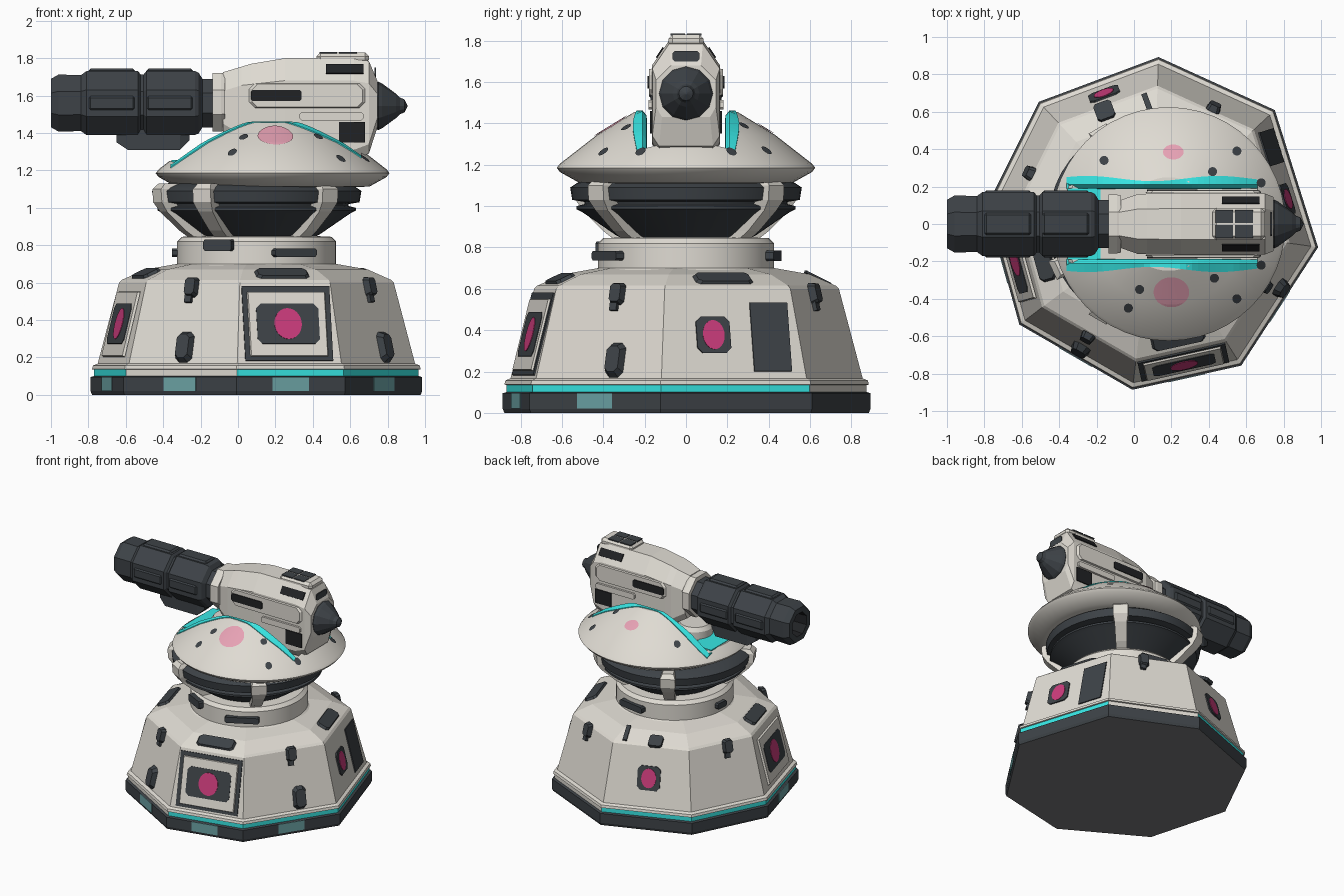
import bpy, bmesh
from math import radians, sin, cos, pi, hypot
from mathutils import Matrix, Vector

if "Cube" in bpy.data.objects:
    bpy.data.objects.remove(bpy.data.objects["Cube"])

def material(name, *rgb):
    m = bpy.data.materials.new(name)
    m.use_nodes = True
    m.diffuse_color = (*rgb, 1)
    m.node_tree.nodes["Principled BSDF"].inputs["Base Color"].default_value = (*rgb, 1)
    return m

WHITE = material("warm white", .74, .71, .65)
DARK = material("slate grey", .047, .055, .063)
UNDER = material("underside grey", .19, .19, .195)
BLACK = material("vent black", .015, .016, .018)
TEAL = material("bright teal", .04, .82, .8)
MUTED = material("muted teal", .15, .37, .38)
PINK = material("magenta", .6, .045, .2)
ROSE = material("pale rose", .8, .36, .46)

def finish(name, bm, mats, matrix=None, smooth=False):
    bmesh.ops.recalc_face_normals(bm, faces=bm.faces)
    if matrix:
        bm.transform(matrix)
    me = bpy.data.meshes.new(name)
    bm.to_mesh(me)
    bm.free()
    for m in mats:
        me.materials.append(m)
    ob = bpy.data.objects.new(name, me)
    bpy.context.collection.objects.link(ob)
    if smooth:
        bpy.ops.object.select_all(action="DESELECT")
        ob.select_set(True)
        bpy.context.view_layer.objects.active = ob
        bpy.ops.object.shade_smooth_by_angle(angle=radians(25))
    return ob

def loft(name, rings, mats, pick=None, **kw):
    """Skin closed rings of points and cap both ends."""
    bm = bmesh.new()
    rows = [[bm.verts.new(p) for p in ring] for ring in rings]
    n = len(rows[0])
    for s, (a, b) in enumerate(zip(rows, rows[1:])):
        for i in range(n):
            f = bm.faces.new((a[i], a[(i + 1) % n], b[(i + 1) % n], b[i]))
            f.material_index = pick(s, i) if pick else 0
    bm.faces.new(rows[0])
    bm.faces.new(rows[-1]).material_index = pick(len(rows) - 2, 0) if pick else 0
    return finish(name, bm, mats, **kw)

def lathe(name, profile, angles, mats, cx=0, pick=None, **kw):
    rings = [[(cx + r * cos(radians(a)), r * sin(radians(a)), z) for a in angles] for r, z in profile]
    return loft(name, rings, mats, pick, **kw)

def outline(w, h, cut=0, n=0):
    if n:
        return [(w / 2 * cos(2 * pi * k / n), h / 2 * sin(2 * pi * k / n)) for k in range(n)]
    w, h, c = w / 2, h / 2, cut
    if not c:
        return [(-w, -h), (w, -h), (w, h), (-w, h)]
    return [(c - w, -h), (w - c, -h), (w, c - h), (w, h - c), (w - c, h), (c - w, h), (-w, h - c), (-w, c - h)]

def plate(name, frame, x, y, w, h, mat, z=0, t=.006, cut=0, n=0, taper=1):
    """A flat shape standing on a frame whose local z points outward."""
    pts = outline(w, h, cut, n)
    rings = [[(x + px * s, y + py * s, d) for px, py in pts] for s, d in ((1, z), (taper, z + t))]
    return loft(name, rings, [mat], matrix=frame)

def box(name, x0, x1, y0, y1, z0, z1, mat, bevel=.012):
    bm = bmesh.new()
    bmesh.ops.create_cube(bm, size=1)
    bm.transform(Matrix.Translation(((x0 + x1) / 2, (y0 + y1) / 2, (z0 + z1) / 2))
                 @ Matrix.Diagonal((x1 - x0, y1 - y0, z1 - z0, 1)))
    if bevel:
        bmesh.ops.bevel(bm, geom=bm.edges[:], offset=bevel, segments=1, affect="EDGES")
    return finish(name, bm, [mat])

# Eight-sided base
CX = .1
CORNERS = [88, 133, 174, 217, 263, 302, 352, 403]
ROUND = [7.5 * k for k in range(48)]
POD_SHIFT = {1: .05, 3: 0, 5: .05, 7: -.04}

def corner(i, r, z):
    a = radians(CORNERS[i % 8])
    return Vector((CX + r * cos(a), r * sin(a), z))

def side_frame(i, r0, z0, r1, z1):
    a, b, c, d = corner(i, r0, z0), corner(i + 1, r0, z0), corner(i, r1, z1), corner(i + 1, r1, z1)
    o = (a + b) / 2
    right, up = (b - a).normalized(), ((c + d) / 2 - o).normalized()
    m = Matrix((right, up, right.cross(up))).transposed().to_4x4()
    m.translation = o
    return m

lathe("base_plinth", [(.885, 0), (.893, .02), (.893, .095), (.86, .105)], CORNERS, [UNDER, DARK], CX,
      pick=lambda s, i: 1)
lathe("base_light_strip", [(.874, .1), (.874, .137)], CORNERS, [TEAL, WHITE], CX,
      pick=lambda s, i: int(i in (3, 7)))
lathe("base_hull", [(.86, .132), (.885, .137), (.88, .157), (.855, .167), (.74, .6), (.725, .615), (.6, .67), (.43, .7)],
      CORNERS, [WHITE], CX)

for i in range(8):
    wall = side_frame(i, .855, .167, .74, .6)
    slope = side_frame(i, .725, .615, .6, .67)
    foot = side_frame(i, .893, .02, .893, .095)
    if 2 <= i <= 5:
        plate(f"plinth_marking_{i}", foot, 0, .038, .2, .074, MUTED, t=.003)
    if i % 2:
        s = POD_SHIFT[i]
        plate(f"upper_pod_{i}", wall, s, .42, .075, .11, DARK, t=.035, cut=.015, taper=.8)
        plate(f"upper_pod_foot_{i}", wall, s - .01, .36, .04, .05, DARK, t=.02)
        if i in (3, 5):
            plate(f"lower_pod_{i}", wall, s * 1.7, .09, .1, .17, DARK, t=.035, cut=.025, taper=.75)
        continue
    framed = i in (2, 4)
    x = -.09 if i == 6 else 0
    w, h = (.34, .22) if framed else (.17, .18)
    if framed:
        plate(f"panel_face_{i}", wall, 0, .215, .43, .36, WHITE, z=.004, t=.014, taper=.97)
    plate(f"signal_plate_{i}", wall, x, .215, w, h, DARK, z=.012 if framed else 0, t=.009, cut=.025)
    plate(f"signal_disc_{i}", wall, x, .215, .15 if framed else .11, .17 if framed else .145,
          PINK, z=.02 if framed else .008, t=.004, n=28)
    if i == 0:
        plate("slope_vent", slope, .03, .02, .1, .1, DARK, t=.025, cut=.015)
        plate("slope_seam", slope, -.2, .075, .03, .14, DARK, t=.012)
    else:
        plate(f"slope_panel_{i}", slope, 0, .068, .29, .1, DARK, t=.016, cut=.02, taper=.92)
    if i == 4:
        plate("front_panel_trim", wall, 0, .22, .48, .41, DARK, t=.008)
    if i == 6:
        plate("access_door", wall, .2, .205, .19, .34, DARK, t=.008)

# Neck collar with its dark clamps
lathe("neck", [(.44, .67), (.44, .69), (.425, .7), (.425, .82), (.4, .845), (.3, .85)], ROUND, [WHITE], CX, smooth=True)
for name, ang, w, z, h in (("front", 242, .17, .8, .06), ("right", 298, .25, .76, .045), ("back", 80, .22, .76, .05),
                           ("left", 175, .1, .76, .045)):
    a = radians(ang)
    turn = Matrix.Translation((CX + .405 * cos(a), .405 * sin(a), z)) @ Matrix.Rotation(a + pi / 2, 4, "Z") \
        @ Matrix.Rotation(pi / 2, 4, "X")
    plate(f"neck_clamp_{name}", turn, 0, 0, w, h, DARK, t=.045, cut=.01)

# Flared turntable and its struts
lathe("turntable", [(.3, .84), (.34, .86), (.5, .97), (.53, .985), (.53, 1.0), (.49, 1.01), (.49, 1.02), (.55, 1.03),
                    (.56, 1.09), (.53, 1.11), (.45, 1.14)], ROUND, [DARK], CX, smooth=True)
for k, ang in enumerate((-120, -48, 48, 120, 205)):
    rings = [[(r, y, z) for r, y in ((ri, -hw), (ro, -hw), (ro, hw), (ri, hw))]
             for ri, ro, hw, z in ((.28, .38, .04, .84), (.36, .44, .04, .88), (.47, .55, .045, .98),
                                   (.5, .585, .055, 1.03), (.5, .59, .055, 1.1), (.45, .56, .04, 1.13))]
    loft(f"turntable_strut_{k}", rings, [WHITE],
         matrix=Matrix.Translation((CX, 0, 0)) @ Matrix.Rotation(radians(ang), 4, "Z"))

# Domed shield with a slot for the gun
DX = .185
DOME = [(.02, 1.475), (.25, 1.455), (.43, 1.345), (.61, 1.205)]

def dome_z(x, y):
    r = hypot(x - DX, y)
    for (r0, z0), (r1, z1) in zip(DOME, DOME[1:]):
        if r <= r1:
            return z0 + (z1 - z0) * (r - r0) / (r1 - r0)
    return DOME[-1][1]

dome = lathe("dome", [(.46, 1.11), (.52, 1.115), (.61, 1.165), (.625, 1.185)] + DOME[::-1], ROUND, [WHITE], DX, smooth=True)
cutter = box("slot_cutter", -1, .66, -.215, .215, 1.25, 1.8, WHITE, 0)
cutter.hide_render = True
slot = dome.modifiers.new("slot", "BOOLEAN")
slot.operation, slot.solver, slot.object = "DIFFERENCE", "EXACT", cutter
bpy.context.view_layer.objects.active = dome
bpy.ops.object.modifier_apply(modifier="slot")
bpy.data.objects.remove(cutter)

# Glowing lip that rolls over the slot's edge and falls towards the gun
for side, word in ((-1, "right"), (1, "left")):
    rings = []
    for k in range(33):
        x = -.36 + 1.02 * k / 32
        out = .243 + .014 * cos((x + .25) * 9)
        top, rim = dome_z(x, .21) + .004, dome_z(x, out) + .006
        low = max(1.235, top - .14)
        rings.append([(x, side * y, z) for y, z in
                      ((.188, low), (.19, top - .025), (.21, top), (out, rim), (out, rim - .02), (.216, low))])
    loft(f"slot_trim_{word}", rings, [TEAL])
box("slot_floor_light", -.355, -.18, -.19, .19, 1.246, 1.255, TEAL, 0)

def dome_patch(name, cx, cy, rx, ry, mat):
    bm = bmesh.new()
    bmesh.ops.create_grid(bm, x_segments=12, y_segments=12, size=1)
    for v in bm.verts:
        # square grid squeezed to a disc, then laid on the dome
        x, y = v.co.x, v.co.y
        px, py = cx + rx * x * (1 - y * y / 2) ** .5, cy + ry * y * (1 - x * x / 2) ** .5
        v.co = (px, py, dome_z(px, py) + .006)
    finish(name, bm, [mat])

dome_patch("dome_spot_front", .2, -.365, .095, .08, ROSE)
dome_patch("dome_spot_back", .21, .385, .055, .04, ROSE)
for k, (x, y) in enumerate(((-.16, .34), (.55, .39), (.42, .28), (-.03, -.45), (.03, -.35), (.55, -.4), (.43, -.29),
                            (.68, .22), (.68, -.22))):
    dome_patch(f"dome_bolt_{k}", x, y, .024, .024, DARK)

lathe("gun_pivot", [(.13, 1.24), (.13, 1.31), (.11, 1.34)], ROUND, [WHITE], -.08, smooth=True)

# Gun housing
def hull_ring(x, top, hw, bot, drop):
    half = [(hw * .8, bot), (hw, bot + .05), (hw, top - drop), (hw * .5, top)]
    return [(x, y, z) for y, z in half] + [(x, -y, z) for y, z in half[::-1]]

loft("gun_housing", [hull_ring(*s) for s in (
    (-.08, 1.725, .125, 1.4, .1), (.02, 1.755, .16, 1.34, .1), (.07, 1.77, .162, 1.26, .11), (.25, 1.8, .165, 1.25, .12),
    (.62, 1.8, .165, 1.26, .12), (.7, 1.785, .163, 1.29, .12), (.745, 1.68, .145, 1.43, .07))], [WHITE])
OCT = [22.5 + 45 * k for k in range(8)]

def along(x, z, direction):
    return Matrix.Translation((x, 0, z)) @ Matrix.Rotation(direction * pi / 2, 4, "Y")

lathe("barrel_collar", [(.165, 0), (.17, .02), (.17, .065)], OCT, [WHITE], matrix=along(-.07, 1.565, -1))
box("top_hatch", .42, .7, -.085, .085, 1.77, 1.83, WHITE, .02)
for side, word in ((-1, "right"), (1, "left")):
    face = Matrix.Translation((0, side * .165, 0)) @ Matrix.Rotation(pi / 2, 4, "X")
    if side > 0:
        face = face @ Matrix.Diagonal((1, 1, -1, 1))
    plate(f"side_armour_{word}", face, .37, 1.6, .62, .13, WHITE, t=.014, cut=.03, taper=.95)
    plate(f"side_vent_{word}", face, .205, 1.6, .27, .06, BLACK, z=.012, t=.008, cut=.01)
    plate(f"side_skirt_{word}", face, .5, 1.49, .34, .045, WHITE, t=.016, cut=.01)
    plate(f"rear_vent_{word}", face, .61, 1.405, .14, .11, BLACK, t=.008)
    up = Matrix.Translation((0, side * .123, 1.74)) @ Matrix.Rotation(-side * radians(56), 4, "X")
    plate(f"shoulder_vent_{word}", up, .57, 0, .2, .06, BLACK, t=.008)
    for k in range(2):
        box(f"hatch_grille_{word}_{k}", .435 + .105 * k, .53 + .105 * k, min(side * .006, side * .074),
            max(side * .006, side * .074), 1.826, 1.834, DARK, 0)
plate("tail_window", along(.73, 1.725, 1), 0, 0, .05, .13, DARK, t=.008, cut=.01)

# Tail cone
lathe("tail_cone", [(.115, 0), (.13, .025), (.12, .045), (.065, .12), (.045, .14), (.035, .165), (.005, .18)],
      ROUND[::4], [DARK], matrix=along(.725, 1.545, 1))

# Barrel with a hollow muzzle
lathe("barrel", [(.14, 0), (.14, .06), (.175, .08), (.185, .1), (.185, .36), (.165, .375), (.165, .39), (.185, .405),
                 (.185, .68), (.162, .71), (.165, .83), (.14, .87), (.095, .87), (.085, .76)], OCT, [DARK, BLACK],
      pick=lambda s, i: int(s > 11), matrix=along(-.13, 1.56, -1))
for k, x in enumerate((-.8, -.49)):
    box(f"barrel_top_slab_{k}", x, x + .25, -.06, .06, 1.7, 1.745, DARK)
    box(f"barrel_side_slab_{k}", x, x + .25, -.18, .18, 1.52, 1.6, DARK)
loft("under_barrel_pod", [[(x, -w, z0), (x, w, z0), (x, w, z1), (x, -w, z1)] for x, w, z0, z1 in (
    (-.65, .05, 1.35, 1.4), (-.59, .075, 1.31, 1.42), (-.31, .075, 1.31, 1.42), (-.26, .05, 1.36, 1.42))], [DARK])
